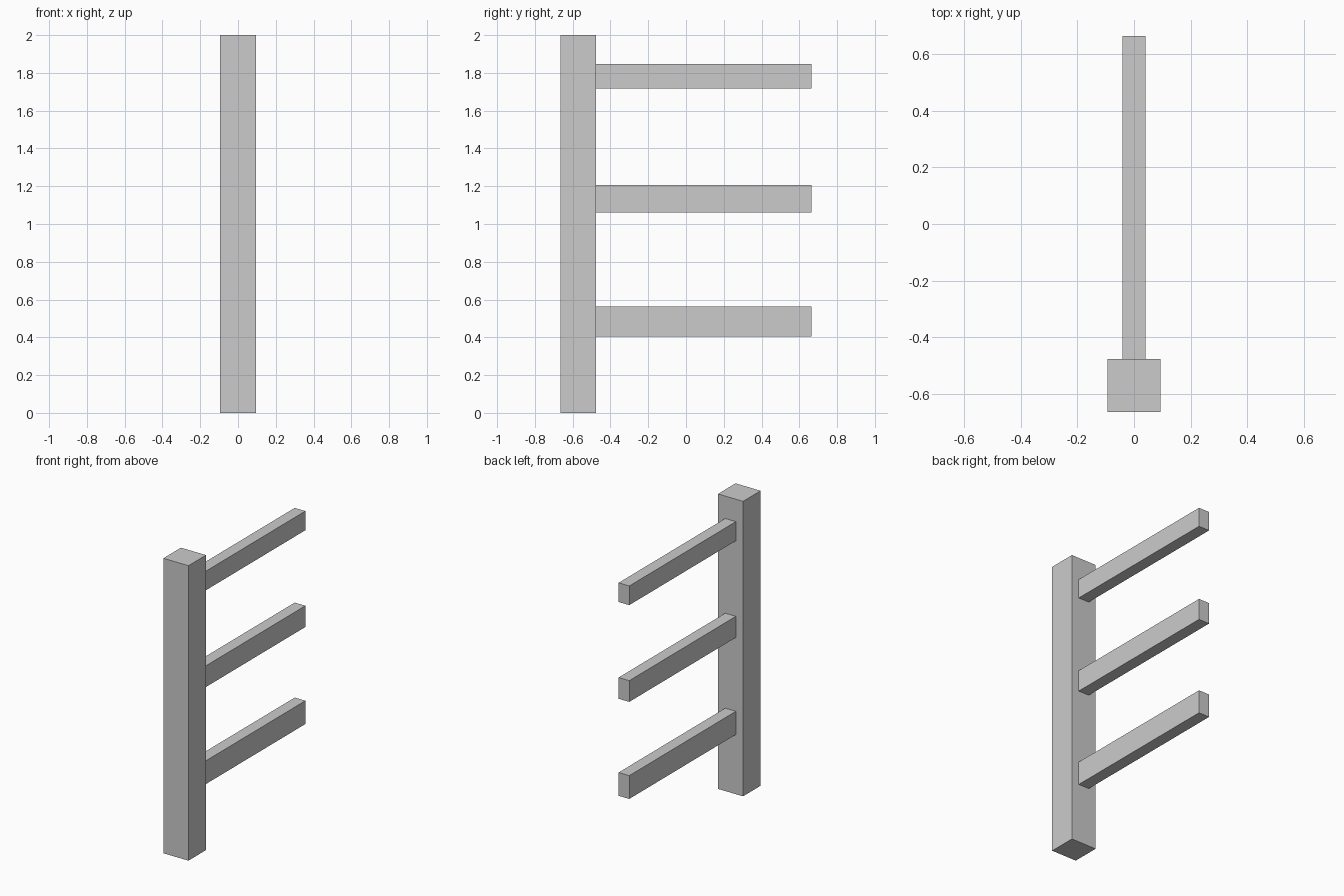
import bpy

if "Cube" in bpy.data.objects:
    bpy.data.objects.remove(bpy.data.objects["Cube"])


def box(name, x, y, z):
    """Axis-aligned box from (min, max) ranges."""
    ranges = (x, y, z)
    bpy.ops.mesh.primitive_cube_add(size=1, location=[(a + b) / 2 for a, b in ranges])
    ob = bpy.context.object
    ob.name = name
    ob.scale = [b - a for a, b in ranges]
    bpy.ops.object.transform_apply(location=False, rotation=False, scale=True)
    return ob


# Square upright post
POST_BACK = -0.477
box("post", (-0.094, 0.094), (-0.665, POST_BACK), (0, 2))

# Three rails, slightly thicker towards the bottom
rails = {"lower_rail": (0.404, 0.562),
         "middle_rail": (1.062, 1.206),
         "upper_rail": (1.718, 1.848)}
for name, z in rails.items():
    box(name, (-0.04, 0.04), (POST_BACK, 0.665), z)
